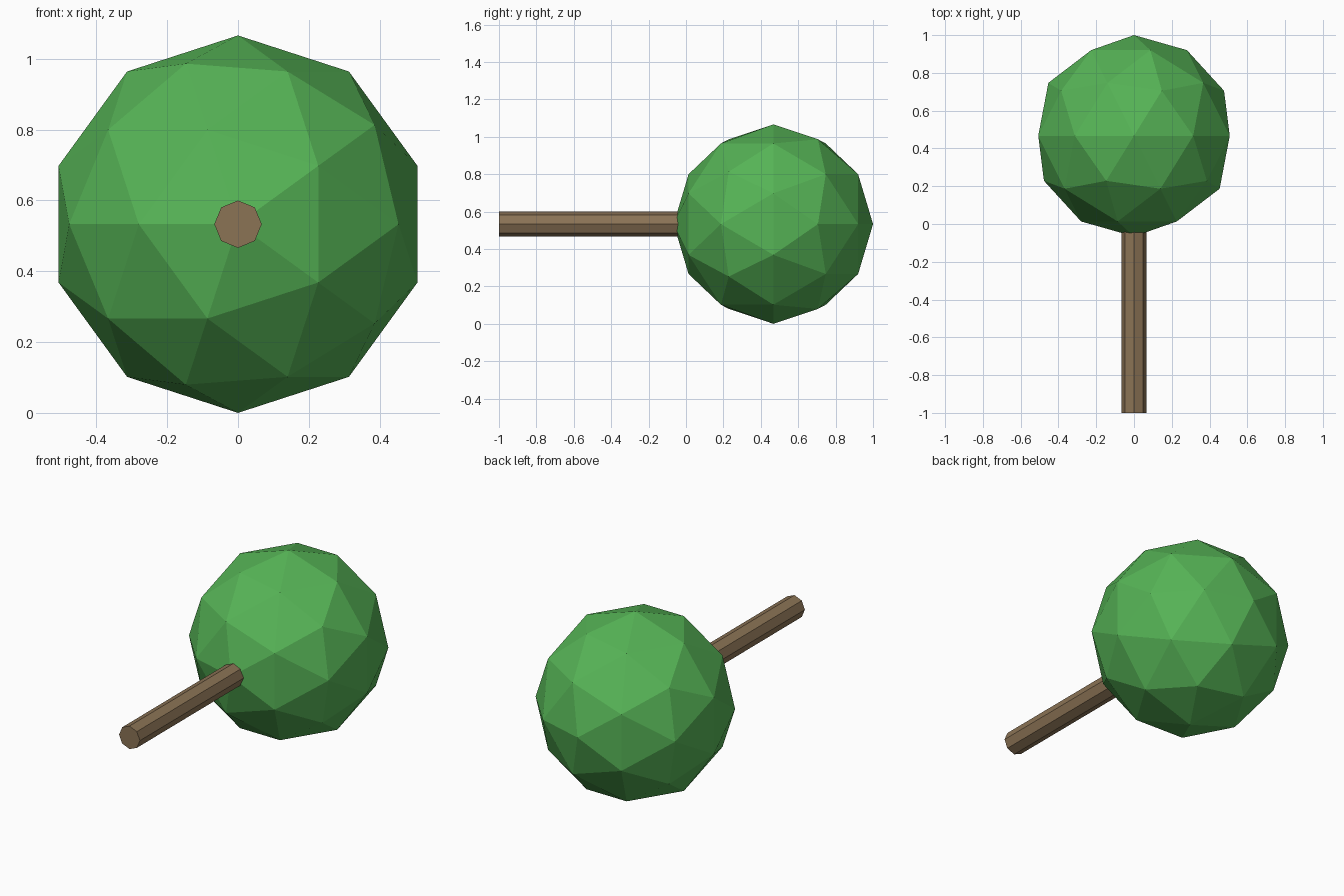
import bpy
import math

if "Cube" in bpy.data.objects:
    bpy.data.objects.remove(bpy.data.objects["Cube"])

RADIUS = 0.533           # crown radius
CENTRE = (0, 0.467, 0.533)
TRUNK_START, TRUNK_END = -1.0, 0.0


def srgb(r, g, b):
    """Convert 0-255 display colour to linear RGBA."""
    def lin(c):
        c /= 255
        return c / 12.92 if c <= 0.04045 else ((c + 0.055) / 1.055) ** 2.4
    return (lin(r), lin(g), lin(b), 1)


def finish(name, colour_name, colour):
    """Name the active object, flat shade it and give it one colour."""
    ob = bpy.context.object
    ob.name = name
    mat = bpy.data.materials.new(colour_name)
    mat.diffuse_color = colour
    mat.use_nodes = True
    mat.node_tree.nodes["Principled BSDF"].inputs["Base Color"].default_value = mat.diffuse_color
    ob.data.materials.append(mat)
    bpy.ops.object.shade_flat()


# Leafy crown: faceted ball with its pole along the trunk axis
bpy.ops.mesh.primitive_ico_sphere_add(
    subdivisions=2, radius=RADIUS, location=CENTRE,
    rotation=(-math.pi / 2, 0, 0))
finish("crown", "leaf green", srgb(86, 180, 86))

# Trunk: eight-sided pole lying along y, its end buried in the crown
bpy.ops.mesh.primitive_cylinder_add(
    vertices=8, radius=0.067, depth=TRUNK_END - TRUNK_START,
    location=(0, (TRUNK_START + TRUNK_END) / 2, CENTRE[2]),
    rotation=(-math.pi / 2, 0, 0))
finish("trunk", "bark brown", srgb(139, 115, 85))
